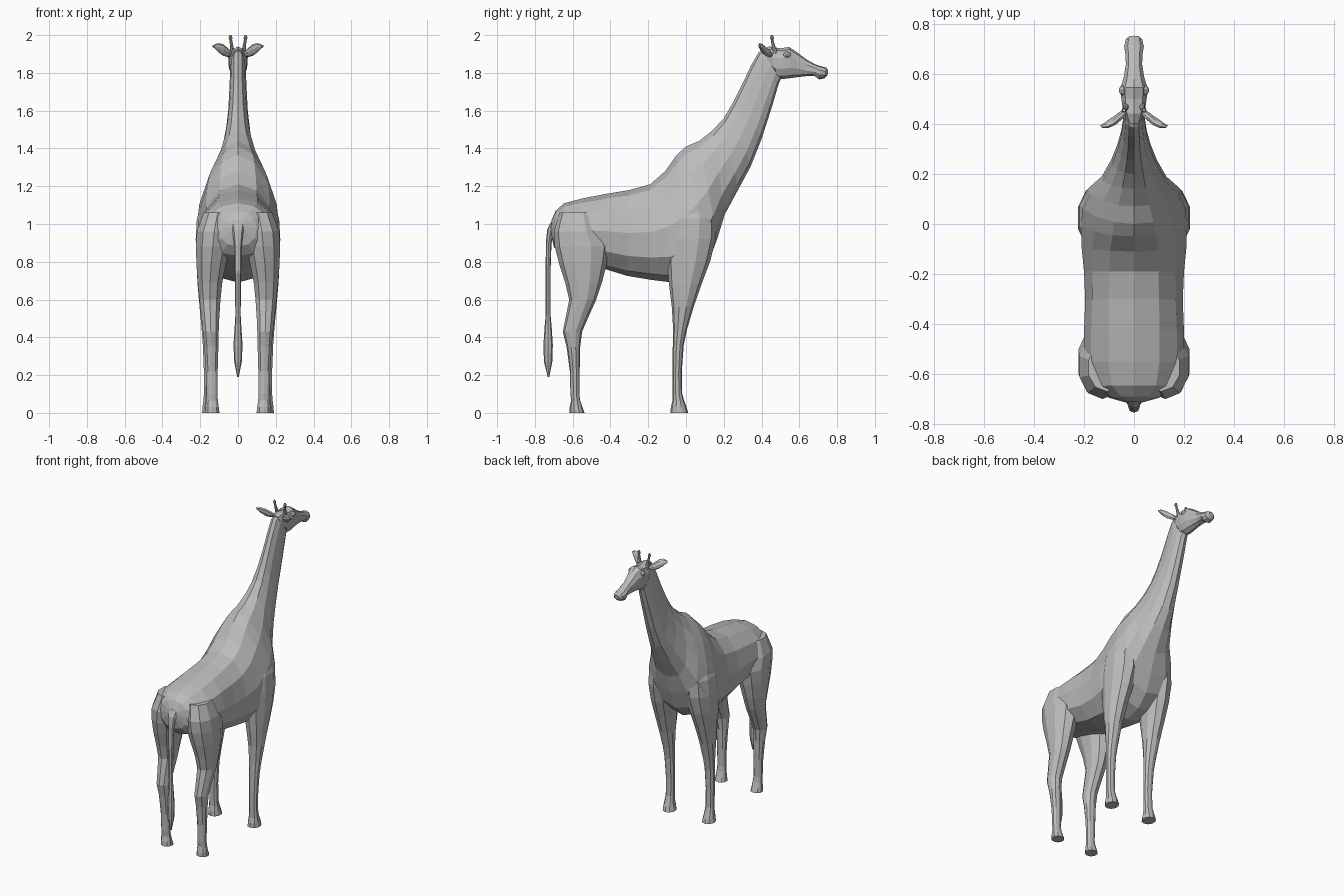
import bpy, bmesh, math
from mathutils import Vector

hide = bpy.data.materials.new("grey_hide")
hide.diffuse_color = (0.5, 0.5, 0.5, 1)


def loft(name, rings, n=12):
    """Skin rings given as (centre, up axis, side axis, egg, boxiness)."""
    bm = bmesh.new()
    loops = []
    for c, u, v, egg, box in rings:
        loop = []
        for i in range(n):
            a = 2 * math.pi * i / n
            co, si = math.cos(a), math.sin(a)
            p = math.copysign(abs(co) ** box, co)
            q = math.copysign(abs(si) ** box, si) * (1 - egg * co)
            loop.append(bm.verts.new(Vector(c) + Vector(u) * p + Vector(v) * q))
        loops.append(loop)
    for a, b in zip(loops, loops[1:]):
        for i in range(n):
            j = (i + 1) % n
            bm.faces.new((a[i], a[j], b[j], b[i]))
    bm.faces.new(loops[0])
    bm.faces.new(loops[-1])
    bmesh.ops.recalc_face_normals(bm, faces=bm.faces)
    me = bpy.data.meshes.new(name)
    bm.to_mesh(me)
    bm.free()
    me.materials.append(hide)
    ob = bpy.data.objects.new(name, me)
    bpy.context.collection.objects.link(ob)
    return ob


def span(y1, z1, y2, z2, w, egg=0.0, box=0.9, x=0.0):
    """Ring stretched between two points of the side outline."""
    return ((x, (y1 + y2) / 2, (z1 + z2) / 2),
            (0, (y1 - y2) / 2, (z1 - z2) / 2), (w, 0, 0), egg, box)


# Torso and neck: upper outline, lower outline, half width
loft("body_and_neck", [
    span(-0.712, 1.02, -0.715, 0.95, 0.035),
    span(-0.69, 1.07, -0.70, 0.88, 0.10),
    span(-0.645, 1.11, -0.66, 0.83, 0.165),
    span(-0.55, 1.135, -0.56, 0.80, 0.20, 0.05),
    span(-0.42, 1.16, -0.44, 0.765, 0.20, 0.05),
    span(-0.30, 1.18, -0.31, 0.725, 0.195, 0.05),
    span(-0.19, 1.21, -0.19, 0.705, 0.20, 0.1),
    span(-0.11, 1.28, -0.07, 0.69, 0.21, 0.18),
    span(-0.05, 1.365, 0.04, 0.72, 0.212, 0.28),
    span(0.00, 1.41, 0.12, 0.80, 0.205, 0.35),
    span(0.07, 1.44, 0.165, 0.92, 0.175, 0.38),
    span(0.14, 1.495, 0.205, 1.05, 0.125, 0.35),
    span(0.20, 1.56, 0.275, 1.18, 0.09, 0.3),
    span(0.25, 1.645, 0.34, 1.30, 0.067, 0.25),
    span(0.30, 1.745, 0.40, 1.45, 0.052, 0.2),
    span(0.345, 1.84, 0.455, 1.62, 0.045, 0.15),
    span(0.385, 1.91, 0.49, 1.74, 0.041, 0.1),
    span(0.43, 1.93, 0.51, 1.785, 0.035),
])

# Head: from the back of the skull to the muzzle
loft("head", [
    span(0.40, 1.925, 0.44, 1.83, 0.030),
    span(0.44, 1.94, 0.485, 1.77, 0.046),
    span(0.50, 1.93, 0.52, 1.768, 0.052, -0.1),
    span(0.545, 1.937, 0.56, 1.773, 0.052, -0.15),
    span(0.58, 1.915, 0.595, 1.778, 0.042, -0.1),
    span(0.64, 1.87, 0.64, 1.783, 0.034),
    span(0.685, 1.845, 0.68, 1.785, 0.036),
    span(0.715, 1.835, 0.705, 1.765, 0.041),
    span(0.742, 1.828, 0.735, 1.772, 0.034),
    span(0.753, 1.815, 0.75, 1.79, 0.018),
], 10)

# Legs: height, front y, back y, inner x, outer x
front_leg = [
    (0.00, 0.012, -0.083, 0.108, 0.192), (0.03, 0.003, -0.08, 0.112, 0.19),
    (0.065, -0.01, -0.072, 0.118, 0.185), (0.10, -0.02, -0.072, 0.122, 0.182),
    (0.22, -0.022, -0.072, 0.122, 0.182), (0.36, -0.012, -0.07, 0.118, 0.188),
    (0.44, 0.005, -0.068, 0.112, 0.194), (0.56, 0.04, -0.075, 0.102, 0.206),
    (0.68, 0.082, -0.09, 0.088, 0.217), (0.80, 0.127, -0.10, 0.07, 0.224),
    (0.92, 0.158, -0.11, 0.05, 0.228), (1.03, 0.16, -0.10, 0.04, 0.222),
    (1.15, 0.13, -0.07, 0.04, 0.178),
]
back_leg = [
    (0.00, -0.537, -0.617, 0.096, 0.176), (0.03, -0.548, -0.616, 0.10, 0.174),
    (0.065, -0.56, -0.608, 0.105, 0.17), (0.10, -0.565, -0.612, 0.108, 0.168),
    (0.22, -0.563, -0.615, 0.106, 0.172), (0.35, -0.56, -0.632, 0.102, 0.18),
    (0.43, -0.55, -0.652, 0.10, 0.188), (0.50, -0.52, -0.638, 0.097, 0.195),
    (0.60, -0.475, -0.618, 0.09, 0.207), (0.69, -0.445, -0.64, 0.08, 0.216),
    (0.79, -0.42, -0.672, 0.06, 0.224), (0.88, -0.405, -0.695, 0.04, 0.227),
    (0.96, -0.44, -0.70, 0.03, 0.222), (1.06, -0.48, -0.67, 0.03, 0.185),
]
for side, label in ((-1, "left"), (1, "right")):
    for kind, rows in (("front_leg", front_leg), ("back_leg", back_leg)):
        loft(f"{label}_{kind}", [
            span(f, z, b, z, (o - i) / 2, 0, 0.95, side * (i + o) / 2)
            for z, f, b, i, o in rows], 10)

    # Ear: a flat leaf pointing outward and back
    loft(f"{label}_ear", [
        ((side * x, y, z), (0, -h * 0.3, h), (side * 0.006, t, 0), 0, 1)
        for x, y, z, h, t in (
            (0.030, 0.452, 1.895, 0.012, 0.010), (0.055, 0.432, 1.908, 0.024, 0.014),
            (0.080, 0.412, 1.922, 0.031, 0.014), (0.105, 0.398, 1.934, 0.024, 0.012),
            (0.130, 0.388, 1.942, 0.006, 0.005))], 8)

    # Horn with a small knob
    loft(f"{label}_horn", [
        ((side * x, y, z), (0, r, 0), (r, 0, 0), 0, 1)
        for x, y, z, r in (
            (0.030, 0.475, 1.90, 0.014), (0.034, 0.462, 1.945, 0.009),
            (0.038, 0.456, 1.975, 0.007), (0.040, 0.455, 1.985, 0.010),
            (0.040, 0.455, 2.00, 0.006))], 8)

    # Eye bulge below the brow
    loft(f"{label}_eye", [
        ((side * x, 0.535, 1.895), (0, 0, r * 0.8), (0, r, 0), 0, 1)
        for x, r in ((0.035, 0.024), (0.052, 0.018), (0.059, 0.008))], 8)

# Tail with a tuft: height, centre y, half depth, half width
loft("tail", [
    span(y + d, z, y - d, z, w, 0, 1)
    for z, y, d, w in (
        (1.01, -0.695, 0.02, 0.035), (0.97, -0.715, 0.02, 0.03),
        (0.90, -0.727, 0.015, 0.021), (0.75, -0.73, 0.013, 0.017),
        (0.52, -0.73, 0.013, 0.014), (0.45, -0.73, 0.019, 0.018),
        (0.36, -0.73, 0.025, 0.024), (0.27, -0.73, 0.022, 0.02),
        (0.19, -0.728, 0.004, 0.004))], 8)
